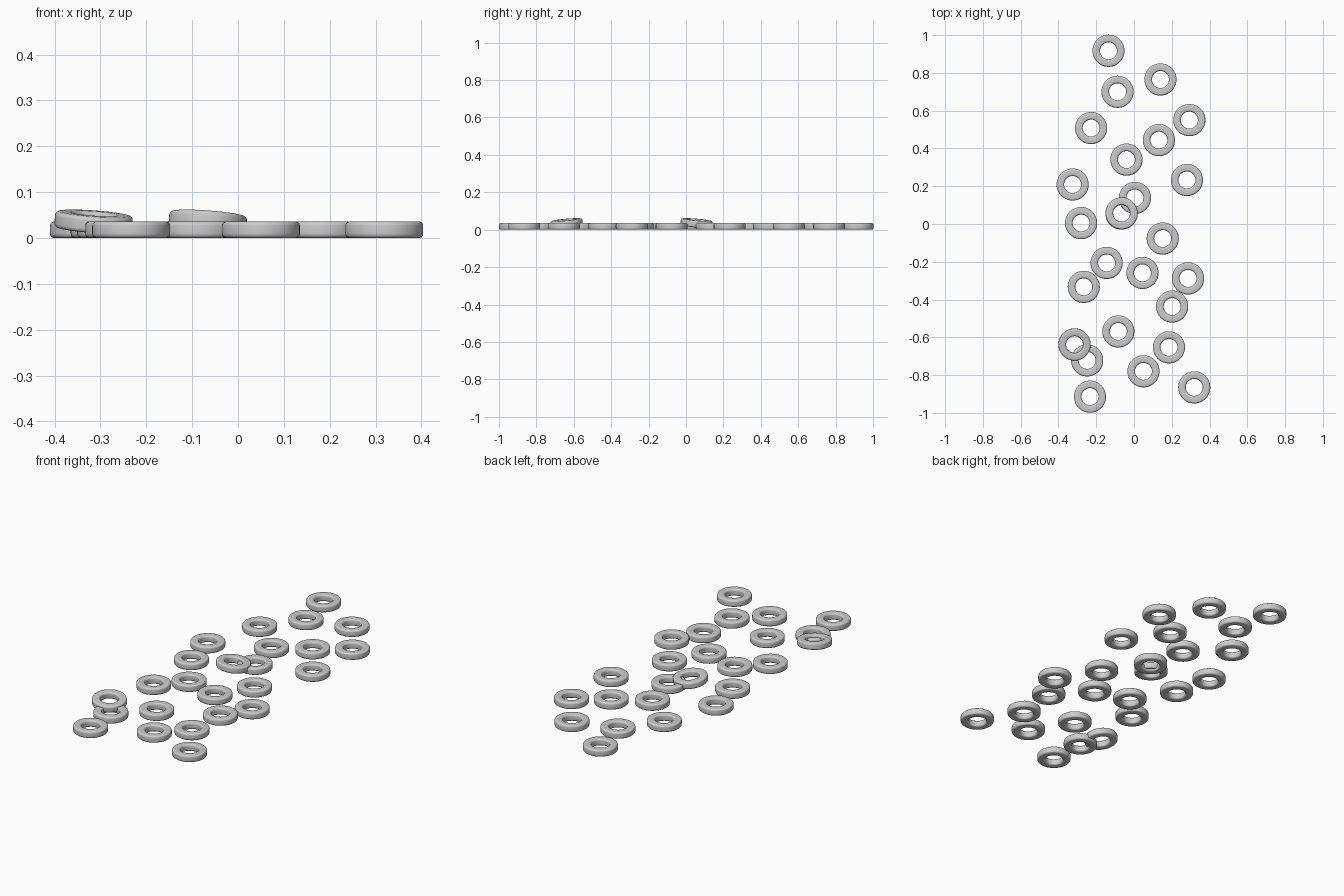
import bpy, bmesh
from math import radians, sin, cos, pi, tau
from mathutils import Matrix, Vector

if "Cube" in bpy.data.objects:
    bpy.data.objects.remove(bpy.data.objects["Cube"])

R_OUT, R_IN, H, B = 0.085, 0.045, 0.036, 0.009
SEG = 48


def ring_mesh():
    # rounded-rectangle section spun around z
    prof = []
    for cx, cz, a0 in ((R_OUT - B, H / 2 - B, 0), (R_IN + B, H / 2 - B, pi / 2),
                       (R_IN + B, B - H / 2, pi), (R_OUT - B, B - H / 2, 1.5 * pi)):
        for i in range(5):
            a = a0 + i * pi / 8
            prof.append((cx + B * cos(a), cz + B * sin(a)))
    bm = bmesh.new()
    rows = [[bm.verts.new((r * cos(tau * s / SEG), r * sin(tau * s / SEG), z)) for r, z in prof]
            for s in range(SEG)]
    n = len(prof)
    for s in range(SEG):
        a, b = rows[s], rows[(s + 1) % SEG]
        for i in range(n):
            j = (i + 1) % n
            bm.faces.new((a[i], b[i], b[j], a[j]))
    bmesh.ops.recalc_face_normals(bm, faces=bm.faces)
    for f in bm.faces:
        f.smooth = True
    me = bpy.data.meshes.new("ring")
    bm.to_mesh(me)
    bm.free()
    return me


mesh = ring_mesh()


def add_ring(name, x, y, z=H / 2, tilt=0, high=(1, 0)):
    ob = bpy.data.objects.new(name, mesh)
    bpy.context.collection.objects.link(ob)
    # the side facing "high" is lifted
    axis = Vector((high[1], -high[0], 0))
    ob.matrix_world = Matrix.Translation((x, y, z)) @ Matrix.Rotation(-radians(tilt), 4, axis)


# rings lying flat
flat = [(-.135, .917), (.14, .765), (-.087, .70), (-.227, .508), (.293, .55),
        (.132, .444), (-.04, .341), (-.325, .209), (.28, .233), (.005, .138),
        (-.28, .005), (.152, -.077), (-.145, -.206), (.045, -.259), (-.266, -.333),
        (.286, -.288), (.202, -.437), (-.083, -.569), (-.248, -.722), (.185, -.653),
        (.05, -.78), (.319, -.865), (-.233, -.914)]
for i, (x, y) in enumerate(flat):
    add_ring(f"flat_ring_{i + 1}", x, y)

# two rings leaning on a neighbour
add_ring("leaning_ring_1", -.066, .056, .0355, 6.5, (.65, .76))
add_ring("leaning_ring_2", -.315, -.638, .0355, 6.5, (.62, -.78))
